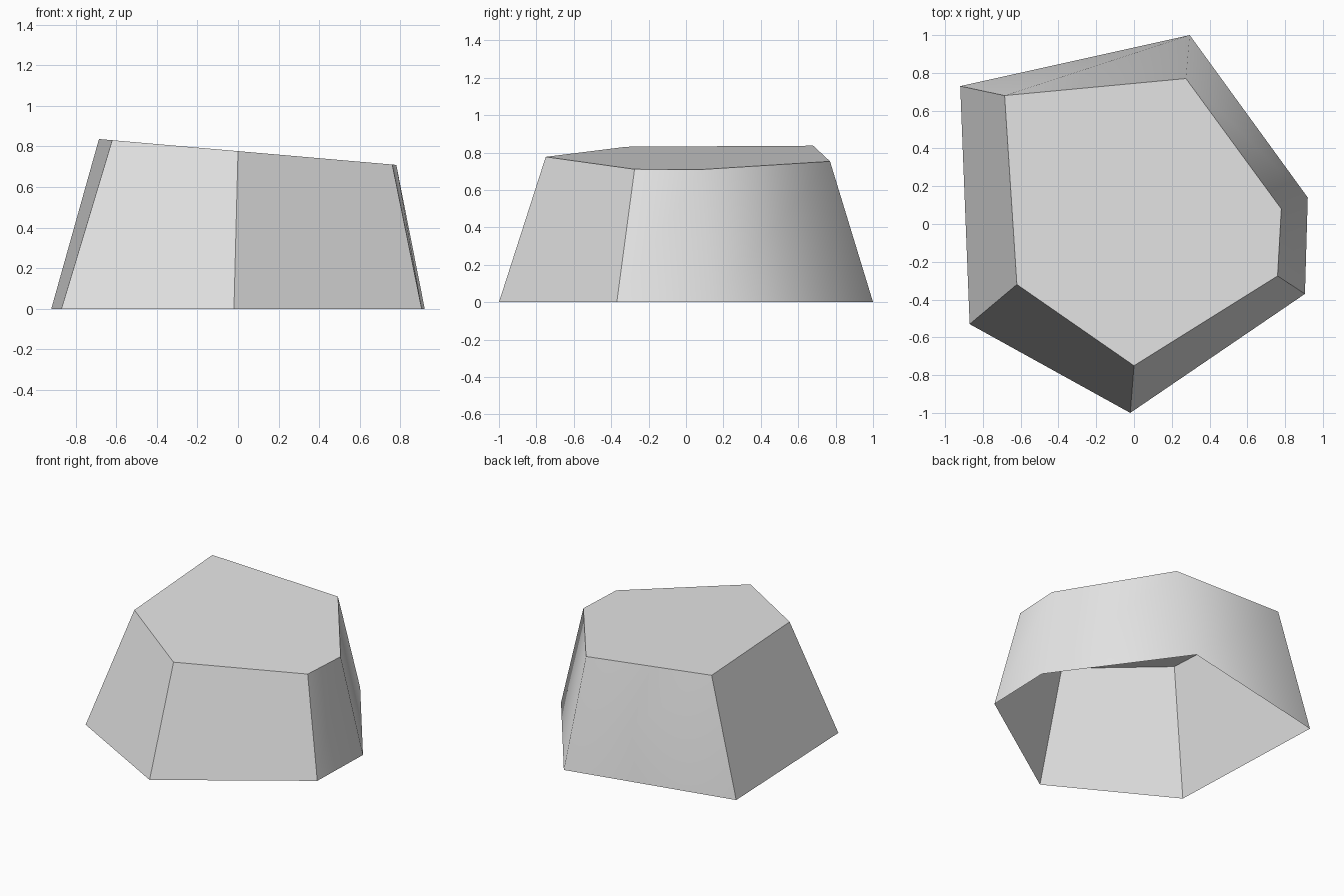
import bpy, bmesh

cube = bpy.data.objects.get("Cube")
if cube:
    bpy.data.objects.remove(cube, do_unlink=True)

# Grey stone colour
grey = (0.8, 0.8, 0.8, 1)
mat = bpy.data.materials.new("plain grey")
mat.use_nodes = True
mat.diffuse_color = grey
mat.node_tree.nodes["Principled BSDF"].inputs["Base Color"].default_value = grey

# Outlines, counter-clockwise from the back left corner as seen from above
base_outline = [(-0.92, 0.73), (-0.87, -0.53), (-0.02, -1), (0.905, -0.37), (0.92, 0.14), (0.295, 1)]
top_outline = [(-0.685, 0.68), (-0.62, -0.32), (0, -0.75), (0.76, -0.275), (0.78, 0.08), (0.275, 0.77)]
ROUNDED = {4, 5}  # corners shaded smoothly

bm = bmesh.new()
low = [bm.verts.new((x, y, 0)) for x, y in base_outline]
# The top slopes down towards +x
high = [bm.verts.new((x, y, 0.777 - 0.087 * x)) for x, y in top_outline]

# Cap and tapered walls, open underneath
bm.faces.new(high)
count = len(low)
for i in range(count):
    j = (i + 1) % count
    if i == count - 1:  # the twisted back wall folds along its diagonal
        bm.faces.new((low[i], low[j], high[j]))
        bm.faces.new((low[i], high[j], high[i]))
    else:
        bm.faces.new((low[i], low[j], high[j], high[i]))

# Smooth shading with sharp cap rim and corners
for face in bm.faces:
    face.smooth = True
for i in range(count):
    bm.edges.get((high[i], high[(i + 1) % count])).smooth = False
    bm.edges.get((low[i], high[i])).smooth = i in ROUNDED

mesh = bpy.data.meshes.new("rock_block")
bm.to_mesh(mesh)
bm.free()
mesh.materials.append(mat)
rock = bpy.data.objects.new("rock_block", mesh)
bpy.context.collection.objects.link(rock)
